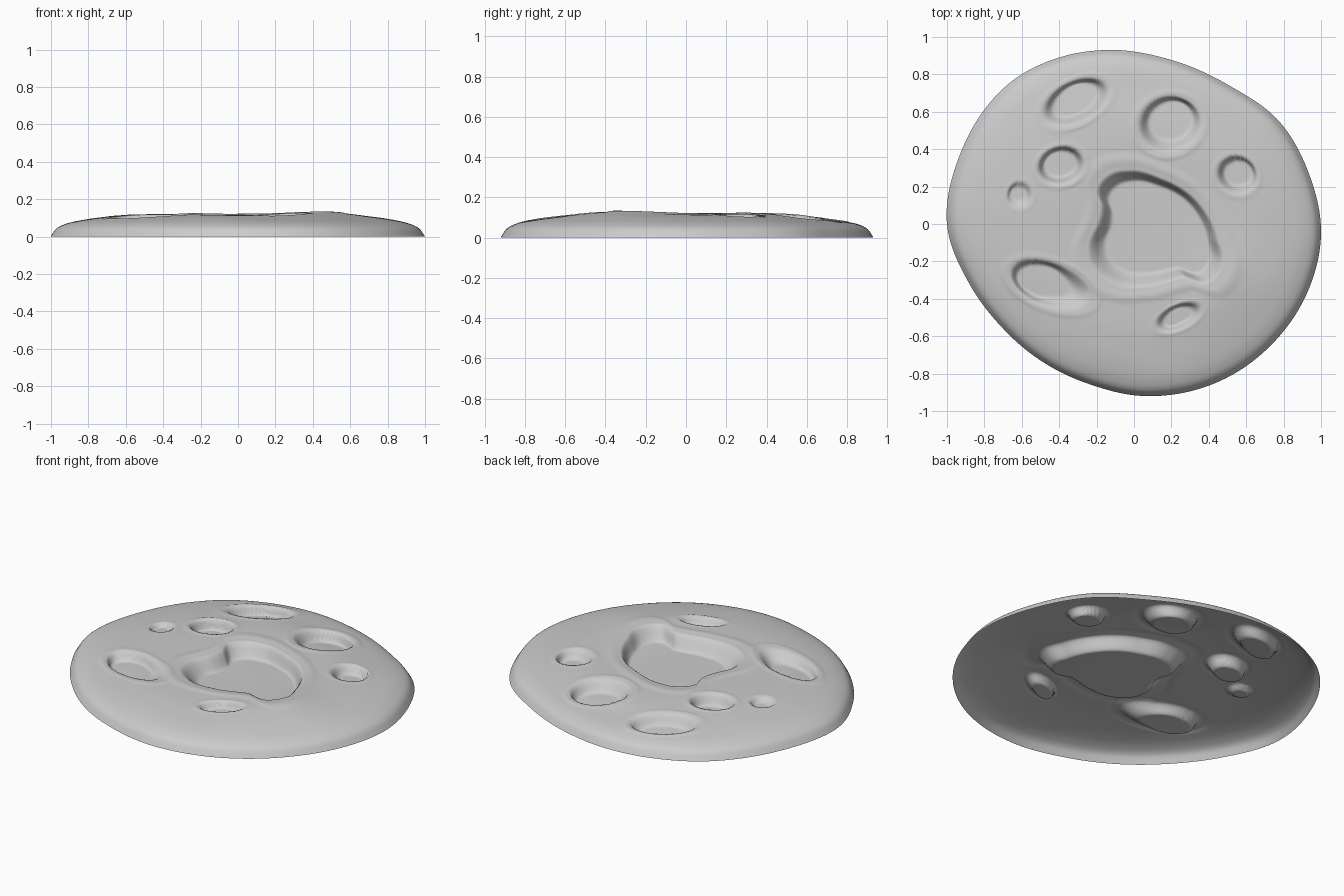
import bpy, bmesh, math
from mathutils import Vector, noise

if "Cube" in bpy.data.objects:
    bpy.data.objects.remove(bpy.data.objects["Cube"], do_unlink=True)

TAU = 2 * math.pi


def smooth(t):
    t = max(0.0, min(1.0, t))
    return t * t * (3 - 2 * t)


def hermite(p, q, x):
    """Smooth curve through the sorted (x, y) points, using the slope of the neighbours."""
    i = max(k for k in range(1, len(p) - 2) if p[k] <= x or k == 1)
    h = p[i + 1] - p[i]
    t = (x - p[i]) / h
    m0 = (q[i + 1] - q[i - 1]) / (p[i + 1] - p[i - 1]) * h
    m1 = (q[i + 2] - q[i]) / (p[i + 2] - p[i]) * h
    return ((2*t**3 - 3*t*t + 1) * q[i] + (t**3 - 2*t*t + t) * m0
            + (3*t*t - 2*t**3) * q[i + 1] + (t**3 - t*t) * m1)


def radial(points, cx=0, cy=0):
    """Turn a star-shaped outline into a radius for any angle."""
    pol = sorted((math.atan2(y - cy, x - cx) % TAU, math.hypot(x - cx, y - cy)) for x, y in points)
    pol = [(a - TAU, r) for a, r in pol[-2:]] + pol + [(a + TAU, r) for a, r in pol[:3]]
    ang, rad = zip(*pol)
    return lambda a: hermite(ang, rad, a % TAU)


def ellipse(rx, ry, turn):
    turn = math.radians(turn)
    return lambda a: rx * ry / math.hypot(ry * math.cos(a - turn), rx * math.sin(a - turn))


# Outline of the slab
slab = radial([(-1, 0), (-.935, .36), (-.67, .75), (-.4, .89), (-.16, .93), (.19, .88),
               (.51, .74), (.775, .55), (.935, .27), (1, -.05), (.925, -.37), (.75, -.63),
               (.48, -.83), (.06, -.92), (-.27, -.845), (-.67, -.59), (-.88, -.32)])

# Outline of the large heel print
pad = radial([(-.2, .19), (-.13, .27), (-.03, .29), (.16, .24), (.35, .11), (.45, -.08),
              (.48, -.21), (.4, -.32), (.27, -.29), (.08, -.34), (-.11, -.33), (-.23, -.23),
              (-.25, -.12), (-.2, 0), (-.18, .1)], .1, -.05)

# Prints: centre, outline, depth, direction of the steepest wall in degrees, floor share
PRINTS = [
    (.1, -.05, pad, .078, 50, .72),
    (-.31, .65, ellipse(.19, .11, 28), .055, 110, .5),
    (.19, .53, ellipse(.17, .15, 20), .062, 80, .5),
    (-.39, .31, ellipse(.125, .1, 15), .06, 110, .55),
    (.55, .26, ellipse(.11, .1, -20), .05, 60, .5),
    (-.61, .15, ellipse(.07, .07, 0), .025, 120, .3),
    (-.44, -.33, ellipse(.23, .12, -20), .052, 140, .4),
    (.24, -.5, ellipse(.13, .065, 25), .04, 120, .4),
]

# Height of the slab from its centre to its rim
SHARE = [-.3, 0, .3, .6, .75, .85, .92, .97, 1, 1.02]
RISE = [.117, .117, .118, .114, .101, .086, .068, .042, 0, -.03]


def height(x, y, s):
    z = hermite(SHARE, RISE, min(s, .9999))
    inner = smooth((1 - s) / .25)
    z += inner * (.016 * math.exp(-((x - .48)**2 + (y + .3)**2) / .05)
                  - .01 * smooth((y - .3) / .5)
                  + .004 * noise.noise(Vector((x * 3, y * 3, 0))))
    for cx, cy, outline, depth, steep, floor in PRINTS:
        a = math.atan2(y - cy, x - cx)
        q = math.hypot(x - cx, y - cy) / outline(a)
        if q < 1.0:
            flat = floor + (.9 - floor) * .5 * (1 + math.cos(a - math.radians(steep)))
            z -= depth * smooth((1 - q) / (1 - flat * .95))
        elif q < 1.3:
            z += depth * .06 * math.sin(math.pi * (q - 1) / .3) ** 2
    return max(z, 0)


# Open clay slab, built as rings that tighten toward the rim
SPOKES, RINGS = 256, 120
bm = bmesh.new()
centre = bm.verts.new((0, 0, height(0, 0, 0)))
previous = None
for k in range(1, RINGS + 1):
    t = k / RINGS
    s = t + .12 * t * (1 - t)
    ring = []
    for j in range(SPOKES):
        a = TAU * j / SPOKES
        r = slab(a) * s
        x, y = r * math.cos(a), r * math.sin(a)
        ring.append(bm.verts.new((x, y, height(x, y, s) if k < RINGS else 0)))
    for j in range(SPOKES):
        n = (j + 1) % SPOKES
        if previous:
            bm.faces.new((previous[j], ring[j], ring[n], previous[n]))
        else:
            bm.faces.new((centre, ring[j], ring[n]))
    previous = ring
for f in bm.faces:
    f.smooth = True

mesh = bpy.data.meshes.new("pressed_slab")
bm.to_mesh(mesh)
bm.free()
obj = bpy.data.objects.new("pressed_slab", mesh)
bpy.context.collection.objects.link(obj)

clay = bpy.data.materials.new("grey clay")
clay.use_nodes = True
clay.diffuse_color = (.6, .6, .6, 1)
clay.node_tree.nodes["Principled BSDF"].inputs["Base Color"].default_value = (.6, .6, .6, 1)
mesh.materials.append(clay)
